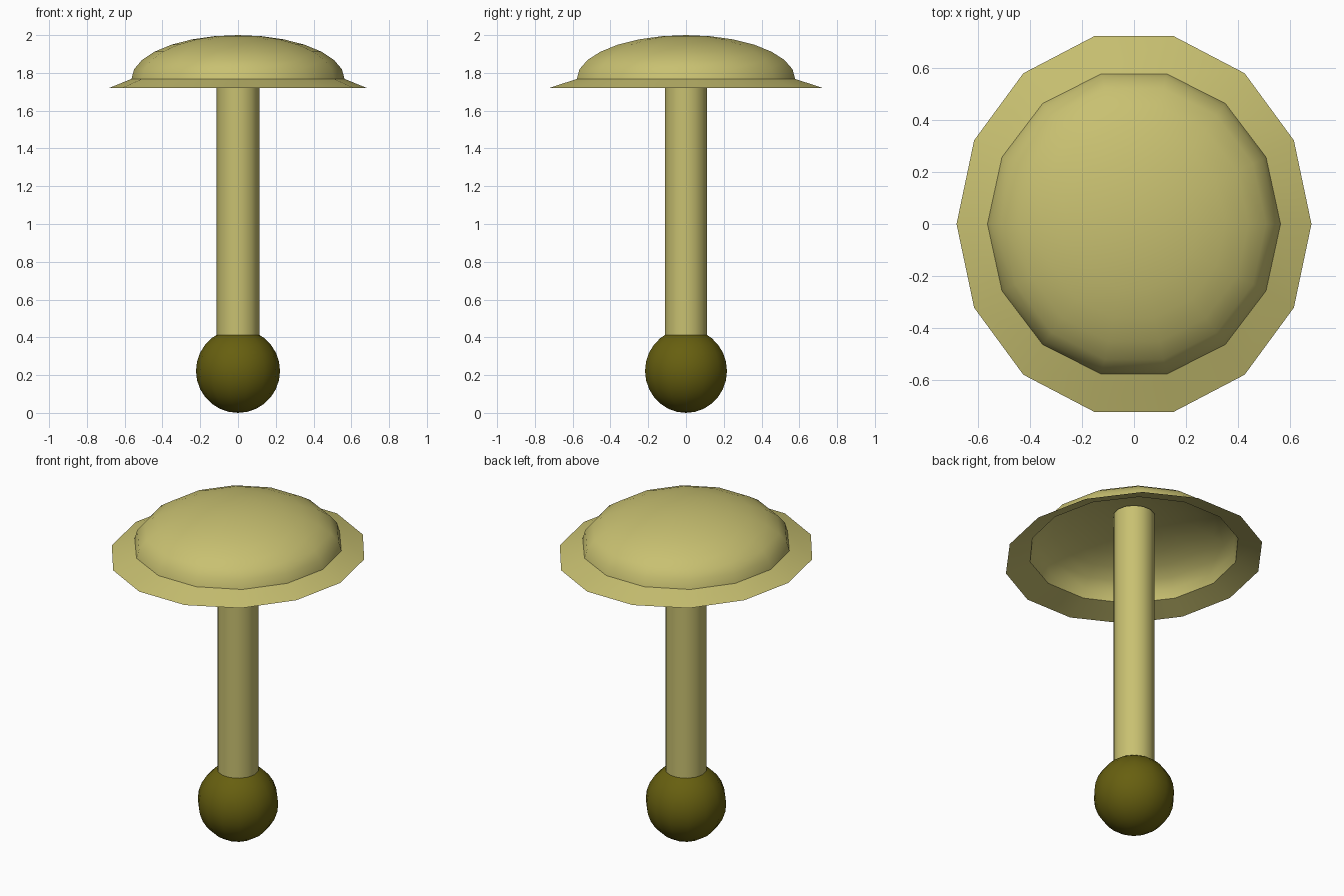
import bpy, bmesh
from math import sin, cos, pi, radians

if "Cube" in bpy.data.objects:
    bpy.data.objects.remove(bpy.data.objects["Cube"])

SIDES = 14


def material(name, rgb):
    m = bpy.data.materials.new(name)
    m.diffuse_color = (*rgb, 1)
    m.use_nodes = True
    m.node_tree.nodes["Principled BSDF"].inputs["Base Color"].default_value = m.diffuse_color
    return m


def revolve(name, rings, mat, angle):
    """Skin 14-sided rings given as (x radius, y radius, z); zero radius makes a pole."""
    bm = bmesh.new()
    loops = []
    for rx, ry, z in rings:
        if rx < 1e-4:
            loops.append([bm.verts.new((0, 0, z))] * SIDES)
        else:
            loops.append([bm.verts.new((rx * cos(2 * pi * i / SIDES),
                                        ry * sin(2 * pi * i / SIDES), z))
                          for i in range(SIDES)])
    for a, b in zip(loops, loops[1:]):
        for i in range(SIDES):
            j = (i + 1) % SIDES
            quad = [a[i], a[j], b[j], b[i]]
            bm.faces.new(list(dict.fromkeys(quad)))
    me = bpy.data.meshes.new(name)
    bm.to_mesh(me)
    bm.free()
    me.materials.append(mat)
    ob = bpy.data.objects.new(name, me)
    bpy.context.collection.objects.link(ob)
    bpy.ops.object.select_all(action='DESELECT')
    ob.select_set(True)
    bpy.context.view_layer.objects.active = ob
    bpy.ops.object.shade_smooth_by_angle(angle=radians(angle))
    return ob


pale = material("pale_olive", (0.58, 0.53, 0.165))
dark = material("dark_olive", (0.135, 0.115, 0.005))

# Cap: open shell with a flared brim below a flattened dome
dome = [(0.564 * cos(k * pi / 14), 0.593 * cos(k * pi / 14),
         1.768 + 0.232 * sin(k * pi / 14)) for k in range(8)]
revolve("cap", [(0.683, 0.742, 1.72)] + dome, pale, 40)

# Stem: from inside the ball up to the underside of the dome
revolve("stem", [(0, 0, 0.4), (0.113, 0.113, 0.4),
                 (0.113, 0.113, 1.985), (0, 0, 1.985)], pale, 40)

# Ball at the foot
R = 0.2225
revolve("ball", [(R * sin(k * pi / 14), R * sin(k * pi / 14),
                  R - R * cos(k * pi / 14)) for k in range(15)], dark, 40)
